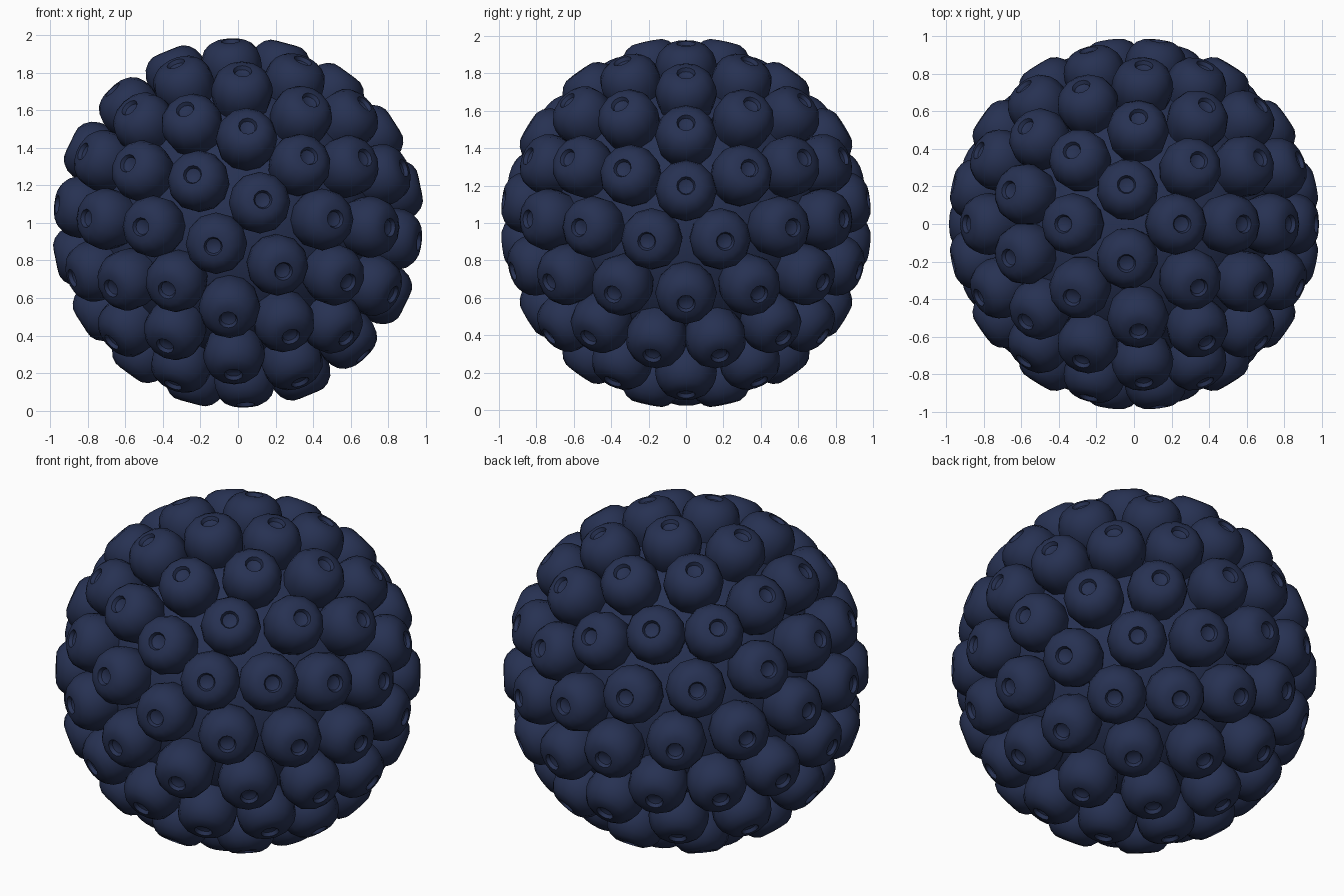
import bpy, bmesh, math
from mathutils import Vector, Matrix

if "Cube" in bpy.data.objects:
    bpy.data.objects.remove(bpy.data.objects["Cube"])

SEGMENTS = 12
CORE_R = 0.79
TILT = Matrix.Rotation(math.radians(15), 3, 'Y')

navy = bpy.data.materials.new("dark navy")
navy.diffuse_color = (0.020, 0.031, 0.085, 1)
navy.use_nodes = True
navy.node_tree.nodes["Principled BSDF"].inputs["Base Color"].default_value = navy.diffuse_color

# knob profile: (radius, distance from the ball centre), with a dimple on top
PROFILE = [(0.135, 0.74), (0.155, 0.80), (0.165, 0.855), (0.160, 0.90), (0.145, 0.94),
           (0.117, 0.972), (0.085, 0.989), (0.050, 0.992), (0.041, 0.972), (0.022, 0.963)]


def knob_mesh():
    bm = bmesh.new()
    rings = [[bm.verts.new((r * math.cos(a), r * math.sin(a), h))
              for a in (2 * math.pi * i / SEGMENTS for i in range(SEGMENTS))]
             for r, h in PROFILE]
    for low, high in zip(rings, rings[1:]):
        for i in range(SEGMENTS):
            j = (i + 1) % SEGMENTS
            bm.faces.new((low[i], low[j], high[j], high[i]))
    bm.faces.new(rings[-1])
    bm.faces.new(rings[0][::-1])
    mesh = bpy.data.meshes.new("knob")
    bm.to_mesh(mesh)
    bm.free()
    mesh.materials.append(navy)
    return mesh


def knob_directions():
    # icosahedron corners, edge thirds (along the arc) and face centres: 92 points
    bm = bmesh.new()
    bmesh.ops.create_icosphere(bm, subdivisions=1, radius=1)
    dirs = [v.co.normalized() for v in bm.verts]
    for e in bm.edges:
        a, b = (v.co.normalized() for v in e.verts)
        dirs += [a.slerp(b, 1 / 3), a.slerp(b, 2 / 3)]
    dirs += [f.calc_center_median().normalized() for f in bm.faces]
    bm.free()
    return [TILT @ d for d in dirs]


def smooth(obj, angle):
    bpy.ops.object.select_all(action='DESELECT')
    obj.select_set(True)
    bpy.context.view_layer.objects.active = obj
    bpy.ops.object.shade_smooth_by_angle(angle=math.radians(angle))


# inner ball
bpy.ops.mesh.primitive_uv_sphere_add(segments=64, ring_count=32, radius=CORE_R, location=(0, 0, 1))
core = bpy.context.object
core.name = "core_ball"
core.data.materials.append(navy)
smooth(core, 60)

# knobs all over the ball, sharing one mesh
mesh = knob_mesh()
for n, d in enumerate(knob_directions()):
    knob = bpy.data.objects.new(f"knob_{n + 1}", mesh)
    bpy.context.collection.objects.link(knob)
    knob.matrix_world = Matrix.Translation((0, 0, 1)) @ d.to_track_quat('Z', 'Y').to_matrix().to_4x4()
    if n == 0:
        smooth(knob, 40)
